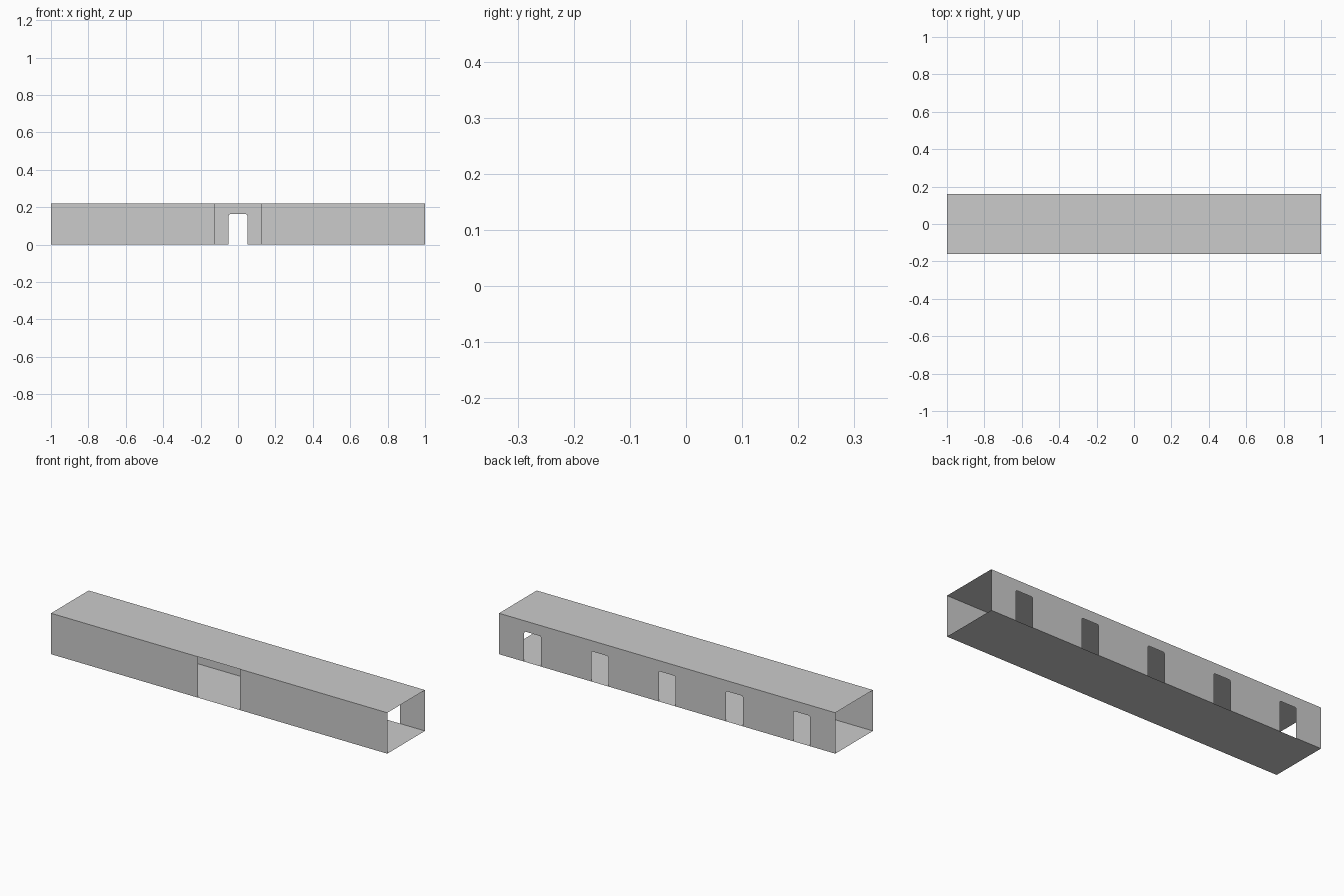
import bpy, bmesh, math

if "Cube" in bpy.data.objects:
    bpy.data.objects.remove(bpy.data.objects["Cube"])

HALF_L, HALF_W, H = 1.0, 0.16, 0.22     # corridor half length, half width, height
DOOR_HW, DOOR_H, CORNER = 0.05, 0.163, 0.008
GAP = 0.125                             # half width of the front entrance


def sheet(name, points):
    """One flat, zero-thickness polygon."""
    bm = bmesh.new()
    bm.faces.new([bm.verts.new(p) for p in points])
    mesh = bpy.data.meshes.new(name)
    bm.to_mesh(mesh)
    bm.free()
    obj = bpy.data.objects.new(name, mesh)
    bpy.context.collection.objects.link(obj)
    return obj


def slab(name, z, order):
    pts = [(-HALF_L, -HALF_W, z), (HALF_L, -HALF_W, z),
           (HALF_L, HALF_W, z), (-HALF_L, HALF_W, z)]
    return sheet(name, pts[::order])


def door_outline(cx):
    """Doorway profile with rounded top corners, left foot to right foot."""
    pts = [(cx - DOOR_HW, 0)]
    for side, start in ((-1, 180), (1, 90)):
        for i in range(4):
            a = math.radians(start - 30 * i)
            pts.append((cx + side * (DOOR_HW - CORNER) + CORNER * math.cos(a),
                        DOOR_H - CORNER + CORNER * math.sin(a)))
    pts.append((cx + DOOR_HW, 0))
    return pts


# Floor and roof
slab("floor", 0, -1)
slab("roof", H, 1)

# Front wall: two panels either side of the full-height entrance, ends left open
for name, x0, x1 in (("front_wall_left", -HALF_L, -GAP),
                     ("front_wall_right", GAP, HALF_L)):
    sheet(name, [(x0, -HALF_W, 0), (x1, -HALF_W, 0),
                 (x1, -HALF_W, H), (x0, -HALF_W, H)])

# Back wall with five doorways cut up from the floor
outline = [(-HALF_L, 0)]
for k in range(-2, 3):
    outline += door_outline(0.4 * k)
outline += [(HALF_L, 0), (HALF_L, H), (-HALF_L, H)]
sheet("back_wall", [(x, HALF_W, z) for x, z in reversed(outline)])
